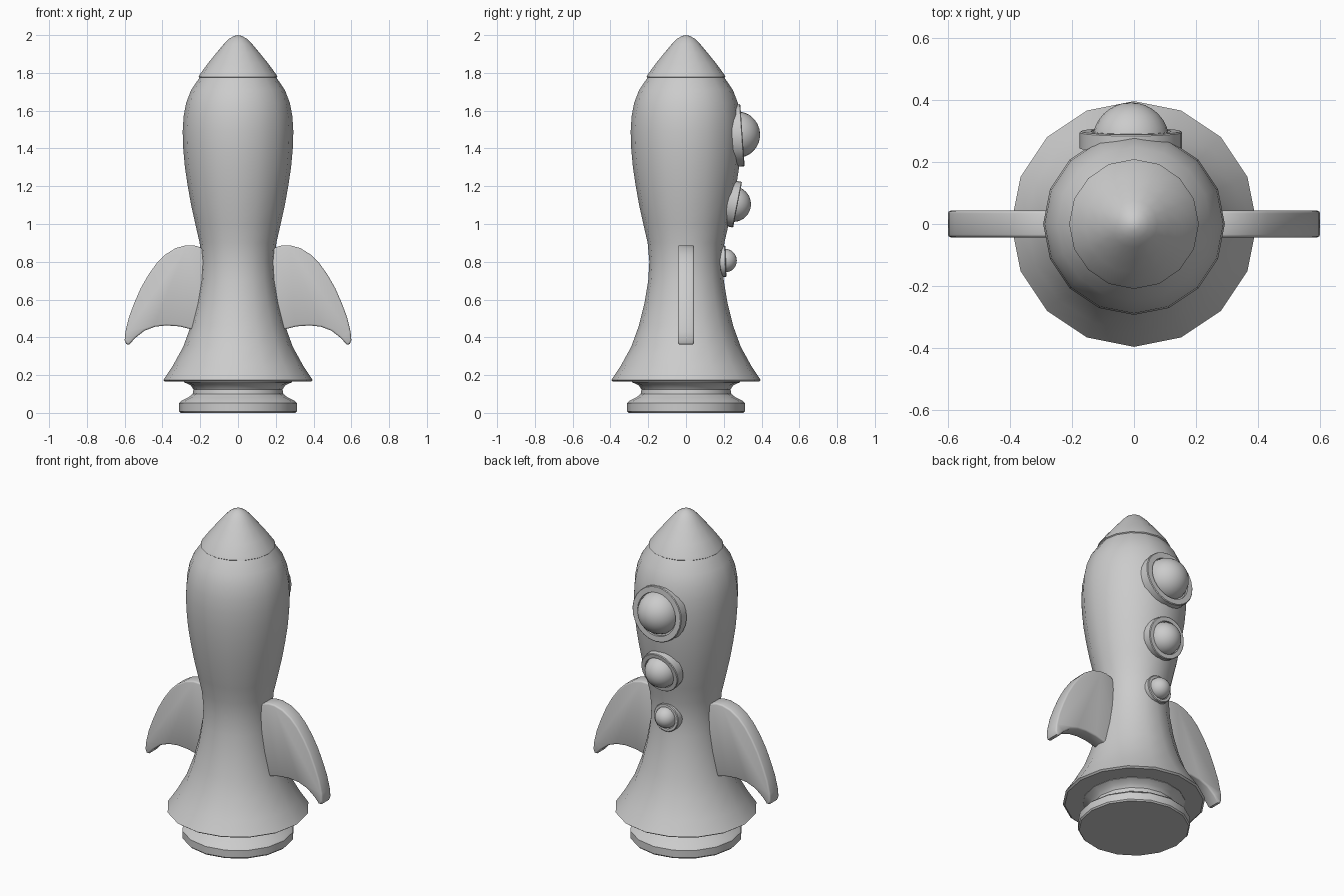
import bpy, bmesh
from math import sin, cos, tau, radians

if "Cube" in bpy.data.objects:
    bpy.data.objects.remove(bpy.data.objects["Cube"])


def finish(name, bm, angle=32):
    bmesh.ops.remove_doubles(bm, verts=bm.verts, dist=1e-5)
    bmesh.ops.recalc_face_normals(bm, faces=bm.faces)
    me = bpy.data.meshes.new(name)
    bm.to_mesh(me)
    bm.free()
    me.shade_smooth()
    me.set_sharp_from_angle(angle=radians(angle))
    ob = bpy.data.objects.new(name, me)
    bpy.context.collection.objects.link(ob)
    return ob


def lathe(name, profile, sides=16):
    bm = bmesh.new()
    rings = [[bm.verts.new((r * cos(tau * i / sides), r * sin(tau * i / sides), z))
              for i in range(sides)] for r, z in profile]
    for a, b in zip(rings, rings[1:]):
        for i in range(sides):
            j = (i + 1) % sides
            bm.faces.new((a[i], a[j], b[j], b[i]))
    # collapse the quads that meet on the axis
    bmesh.ops.remove_doubles(bm, verts=bm.verts, dist=1e-5)
    return finish(name, bm)


# Hull: flared skirt, waist and swollen upper body
lathe("hull", [(0.2, 0.165), (0.385, 0.165), (0.396, 0.173), (0.345, 0.25),
               (0.29, 0.35), (0.25, 0.46), (0.22, 0.58), (0.2, 0.7),
               (0.194, 0.8), (0.203, 0.9), (0.226, 1.0), (0.248, 1.1),
               (0.266, 1.2), (0.281, 1.3), (0.29, 1.4), (0.293, 1.49),
               (0.288, 1.57), (0.275, 1.64), (0.248, 1.71), (0.202, 1.777), (0, 1.777)])

# Engine nozzle below the skirt
lathe("nozzle", [(0, 0), (0.305, 0), (0.312, 0.008), (0.312, 0.052), (0.3, 0.064),
                 (0.262, 0.083), (0.24, 0.1), (0.236, 0.125), (0.25, 0.146),
                 (0.285, 0.162), (0.285, 0.17), (0, 0.17)])

# Nose cone
lathe("nose_cone", [(0, 1.772), (0.2, 1.772), (0.209, 1.779), (0.2, 1.795),
                    (0.158, 1.852), (0.115, 1.905), (0.075, 1.953), (0.048, 1.98),
                    (0.022, 1.995), (0, 2.0)])

# Curved side fins, mirrored across x
outline = [(0.15, 0.84), (0.2, 0.877), (0.235, 0.887), (0.275, 0.887), (0.33, 0.872),
           (0.385, 0.838), (0.43, 0.793), (0.475, 0.73), (0.515, 0.66), (0.55, 0.58),
           (0.578, 0.505), (0.596, 0.43), (0.6, 0.385), (0.592, 0.364), (0.575, 0.362),
           (0.545, 0.396), (0.495, 0.435), (0.44, 0.456), (0.38, 0.463), (0.31, 0.458),
           (0.25, 0.443), (0.15, 0.42)]
bm = bmesh.new()
face = bm.faces.new([bm.verts.new((x, -0.043, z)) for x, z in outline])
new = bmesh.ops.extrude_face_region(bm, geom=[face])["geom"]
bmesh.ops.translate(bm, vec=(0, 0.086, 0),
                    verts=[g for g in new if isinstance(g, bmesh.types.BMVert)])
bmesh.ops.recalc_face_normals(bm, faces=bm.faces)
rim = [e for e in bm.edges if abs(e.verts[0].co.y - e.verts[1].co.y) < 1e-6]
bmesh.ops.bevel(bm, geom=rim, offset=0.009, segments=2, profile=0.5, affect='EDGES')
fins = finish("side_fins", bm, 50)
fins.modifiers.new("mirror", 'MIRROR')

# Portholes down the back: tilted frame with a domed window
for tag, z, y, radius, tilt, dome_r, dome_y in [
        ("large", 1.47, 0.299, 0.165, 4, 0.124, 0.268),
        ("medium", 1.102, 0.273, 0.123, -11, 0.094, 0.25),
        ("small", 0.803, 0.211, 0.083, 2, 0.062, 0.207)]:
    inner = radius * 0.78
    frame = lathe("porthole_frame_" + tag,
                  [(0, -0.055), (radius, -0.055), (radius, -0.004), (radius - 0.004, 0),
                   (inner, 0), (inner, -0.015), (0, -0.015)], 24)
    frame.location = (-0.01, y, z)
    frame.rotation_euler.x = radians(tilt - 90)
    bm = bmesh.new()
    bmesh.ops.create_uvsphere(bm, u_segments=24, v_segments=16, radius=dome_r)
    dome = finish("porthole_window_" + tag, bm)
    dome.location = (-0.01, dome_y, z + 0.003)
    dome.rotation_euler.x = radians(tilt - 90)
